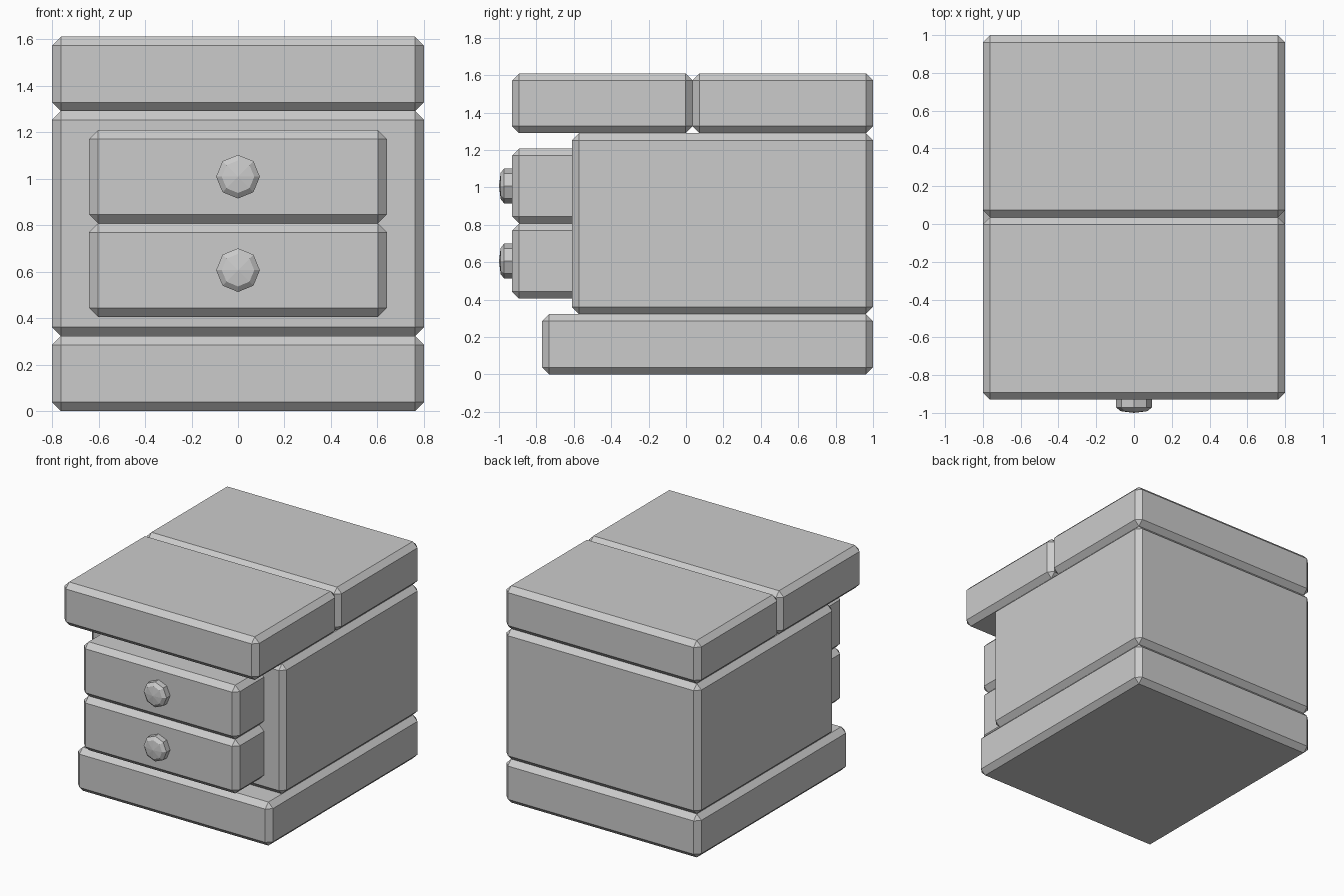
import bpy, bmesh
from math import cos, sin, pi

if "Cube" in bpy.data.objects:
    bpy.data.objects.remove(bpy.data.objects["Cube"])


def add_object(name, bm):
    bmesh.ops.recalc_face_normals(bm, faces=bm.faces)
    mesh = bpy.data.meshes.new(name)
    bm.to_mesh(mesh)
    bm.free()
    obj = bpy.data.objects.new(name, mesh)
    bpy.context.collection.objects.link(obj)
    return obj


def chamfered_box(name, half_x, y0, y1, z0, z1, width=0.038):
    bm = bmesh.new()
    bmesh.ops.create_cube(bm, size=1)
    for v in bm.verts:
        v.co = (v.co.x * 2 * half_x,
                (y0 + y1) / 2 + v.co.y * (y1 - y0),
                (z0 + z1) / 2 + v.co.z * (z1 - z0))
    obj = add_object(name, bm)
    bevel = obj.modifiers.new("chamfer", 'BEVEL')
    bevel.width = width
    bevel.segments = 1
    return obj


def knob(name, z, sides=8):
    # Octagonal stem with a shallow faceted cap
    bm = bmesh.new()
    rings = []
    for r, y in [(0.094, -0.90), (0.094, -0.972), (0.07, -0.991)]:
        rings.append([bm.verts.new((r * cos(2 * pi * i / sides), y,
                                    z + r * sin(2 * pi * i / sides)))
                      for i in range(sides)])
    tip = bm.verts.new((0, -1.0, z))
    for i in range(sides):
        j = (i + 1) % sides
        for a, b in zip(rings, rings[1:]):
            bm.faces.new((a[i], a[j], b[j], b[i]))
        bm.faces.new((rings[-1][i], rings[-1][j], tip))
    bm.faces.new(rings[0])
    add_object(name, bm)


# Base, cabinet and split top
chamfered_box("base", 0.80, -0.77, 1.0, 0.0, 0.323)
chamfered_box("cabinet_body", 0.80, -0.61, 1.0, 0.323, 1.29)
chamfered_box("front_top_slab", 0.80, -0.93, 0.035, 1.29, 1.61)
chamfered_box("rear_top_slab", 0.80, 0.035, 1.0, 1.29, 1.61)

# Two drawers with knobs
for label, z in [("lower", 0.606), ("upper", 1.008)]:
    chamfered_box(label + "_drawer", 0.64, -0.93, -0.45, z - 0.201, z + 0.201)
    knob(label + "_knob", z)
